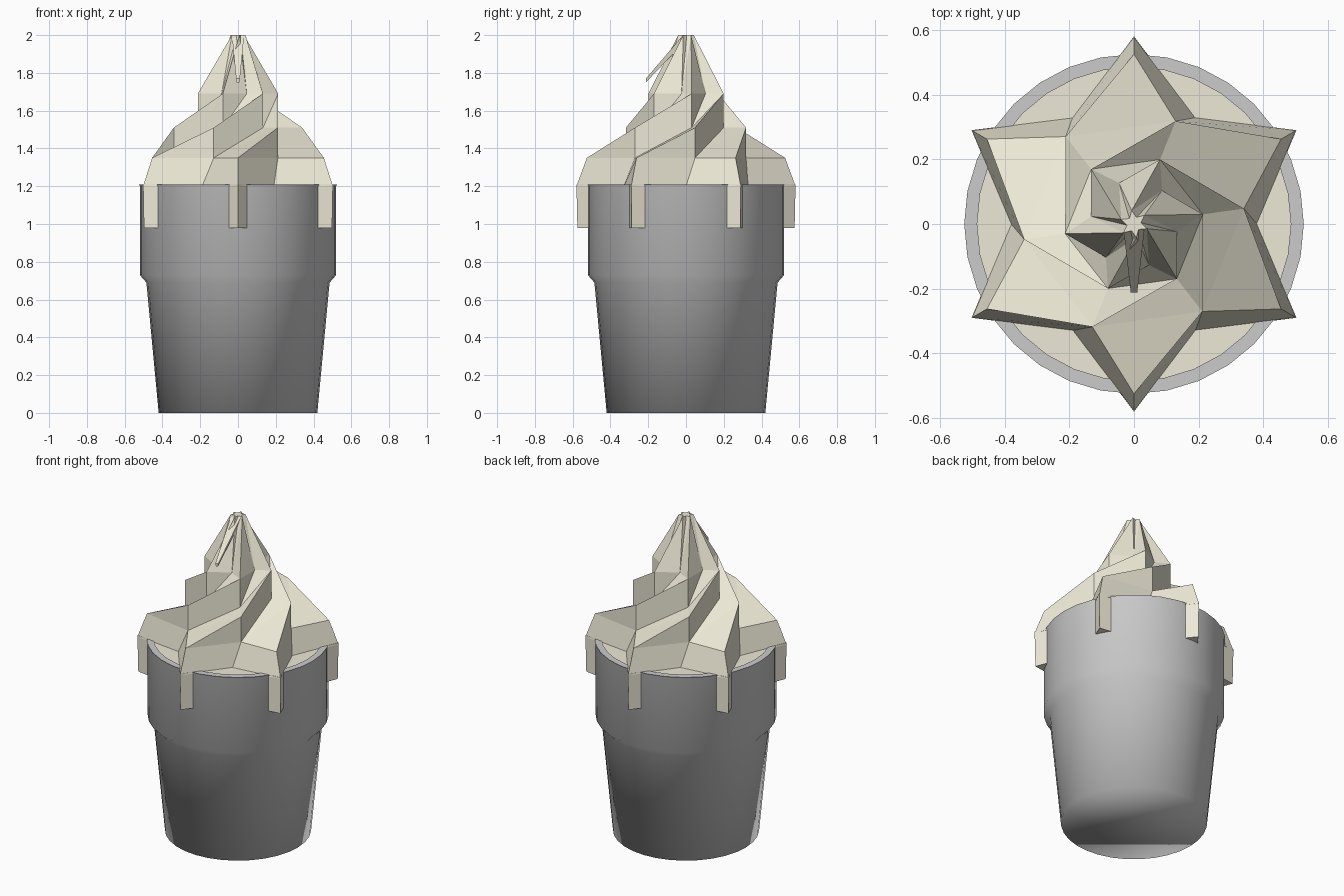
import bpy, bmesh, math

if "Cube" in bpy.data.objects:
    bpy.data.objects.remove(bpy.data.objects["Cube"])

cream = bpy.data.materials.new("cream")
cream.diffuse_color = (0.85, 0.82, 0.68, 1)
cream.use_nodes = True
cream.node_tree.nodes["Principled BSDF"].inputs["Base Color"].default_value = cream.diffuse_color


def polar(r, deg, z):
    a = math.radians(deg)
    return (r * math.cos(a), r * math.sin(a), z)


def add_object(name, verts, faces, mat=None):
    mesh = bpy.data.meshes.new(name)
    mesh.from_pydata(verts, [], faces)
    bm = bmesh.new()
    bm.from_mesh(mesh)
    bmesh.ops.recalc_face_normals(bm, faces=bm.faces)
    bm.to_mesh(mesh)
    bm.free()
    obj = bpy.data.objects.new(name, mesh)
    bpy.context.collection.objects.link(obj)
    if mat:
        mesh.materials.append(mat)
    return obj


def prism(name, top, bottom, mat):
    n = len(top)
    sides = [(i, (i + 1) % n, n + (i + 1) % n, n + i) for i in range(n)]
    caps = [tuple(range(n)), tuple(range(n, 2 * n))]
    return add_object(name, top + bottom, sides + caps, mat)


# Wafer cup: lathed profile with a stepped collar and flat rim
profile = [(0.42, 0), (0.485, 0.69), (0.52, 0.73), (0.52, 1.2),
           (0.525, 1.21), (0.485, 1.21), (0.485, 1.15)]
N = 32
verts = [polar(r, 360 * i / N, z) for r, z in profile for i in range(N)]
faces = [(k * N + i, k * N + (i + 1) % N, (k + 1) * N + (i + 1) % N, (k + 1) * N + i)
         for k in range(len(profile) - 1) for i in range(N)]
faces += [tuple(range(N)), tuple(range((len(profile) - 1) * N, len(profile) * N))]
cup = add_object("wafer_cup", verts, faces)
bpy.context.view_layer.objects.active = cup
cup.select_set(True)
bpy.ops.object.shade_smooth_by_angle(angle=math.radians(86))

# Ice cream surface filling the cup mouth
prism("cream_base", [polar(0.485, 360 * i / N, 1.205) for i in range(N)],
      [polar(0.485, 360 * i / N, 1.17) for i in range(N)], cream)

# Twisted star swirl: (z, ridge radius, ridge angle, valley radius, valley angle)
rings = [(1.20, 0.58, 30, 0.38, 60),
         (1.35, 0.525, 30, 0.343, 68),
         (1.51, 0.343, 68, 0.215, 128),
         (1.69, 0.215, 128, 0.135, 170),
         (2.00, 0.042, 160, 0.022, 190)]
verts, faces = [], []
for z, ro, ao, rv, av in rings:
    for i in range(6):
        verts += [polar(ro, ao + 60 * i, z), polar(rv, av + 60 * i, z)]
for k in range(len(rings) - 1):
    a, b = 12 * k, 12 * k + 12
    for i in range(0, 12, 2):
        j = (i + 2) % 12
        if k == 0:
            faces += [(a + i, a + i + 1, b + i + 1, b + i),
                      (a + i + 1, a + j, b + j, b + i + 1)]
        else:
            faces += [(a + i, a + i + 1, b + i), (a + i + 1, b + i + 1, b + i),
                      (a + i + 1, a + j, b + j), (a + i + 1, b + j, b + i + 1)]
faces += [tuple(range(12)), tuple(range(48, 60))]
add_object("cream_swirl", verts, faces, cream)

# Drips hanging from the six star points
for i in range(6):
    ang = 30 + 60 * i
    spread = math.degrees(math.atan2(0.047, 0.516))
    side = math.hypot(0.047, 0.516)

    def corners(z, outer):
        return [polar(outer, ang, z), polar(side, ang + spread, z),
                polar(side, ang - spread, z)]
    prism(f"drip_{i + 1}", corners(1.21, 0.58), corners(0.98, 0.575), cream)

# Thin curl folded over from the peak towards the front
prism("tip_curl",
      [(-0.032, -0.02, 1.995), (0.032, -0.02, 1.995), (0.02, -0.05, 1.92), (-0.02, -0.05, 1.92)],
      [(-0.01, -0.212, 1.77), (0.01, -0.212, 1.77), (0.007, -0.212, 1.75), (-0.007, -0.212, 1.75)],
      cream)
